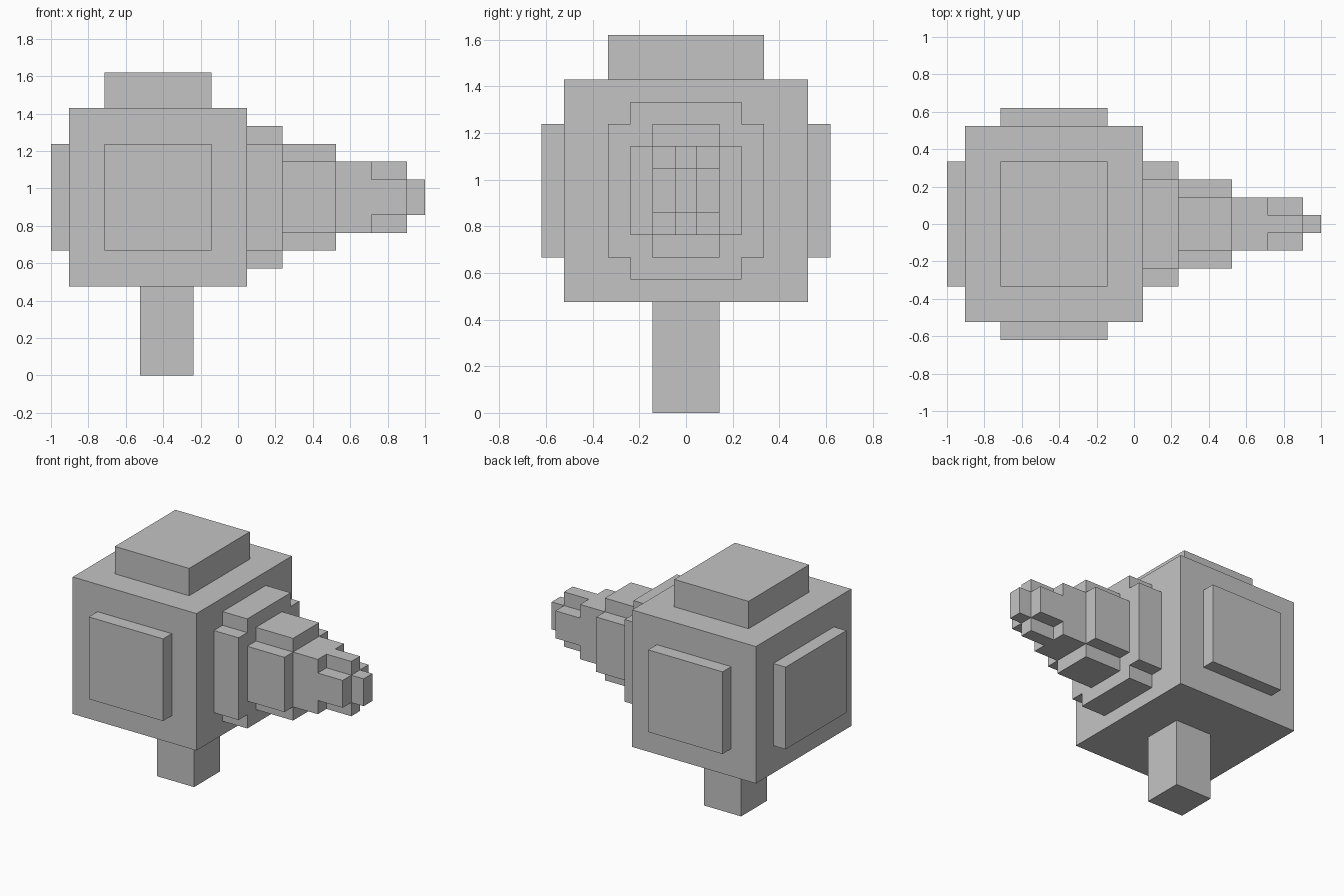
import bpy
import bmesh

if "Cube" in bpy.data.objects:
    bpy.data.objects.remove(bpy.data.objects["Cube"], do_unlink=True)

U = 2 / 21  # one grid cell; the model is 21 cells long

grey = bpy.data.materials.new("plain_grey")
grey.use_nodes = True
GREY = (0.55, 0.55, 0.55, 1)
grey.diffuse_color = GREY
grey.node_tree.nodes["Principled BSDF"].inputs["Base Color"].default_value = GREY


def extrude_x(name, x0, x1, outline):
    """Extrude a (y, z) outline, in cells, from cell x0 to cell x1."""
    bm = bmesh.new()
    face = bm.faces.new([bm.verts.new((x0 * U - 1, y * U, z * U)) for y, z in outline])
    side = bmesh.ops.extrude_face_region(bm, geom=[face])["geom"]
    verts = [v for v in side if isinstance(v, bmesh.types.BMVert)]
    bmesh.ops.translate(bm, verts=verts, vec=((x1 - x0) * U, 0, 0))
    bmesh.ops.recalc_face_normals(bm, faces=bm.faces)
    mesh = bpy.data.meshes.new(name)
    bm.to_mesh(mesh)
    bm.free()
    mesh.materials.append(grey)
    obj = bpy.data.objects.new(name, mesh)
    bpy.context.collection.objects.link(obj)
    return obj


def box(name, x0, x1, y0, y1, z0, z1):
    return extrude_x(name, x0, x1, [(y0, z0), (y1, z0), (y1, z1), (y0, z1)])


def cross(name, x0, x1, wide, narrow, low, high):
    """Block with one-cell notched corners, centred on z = 10 cells."""
    c = 10
    quarter = [(wide, low), (narrow, low), (narrow, high)]
    outline = [(y, c + z) for y, z in quarter]
    outline += [(-y, c + z) for y, z in reversed(quarter)]
    outline += [(-y, c - z) for y, z in quarter]
    outline += [(y, c - z) for y, z in reversed(quarter)]
    return extrude_x(name, x0, x1, outline)


# Main body with raised panels on the back end, sides and top
box("body", 1, 11, -5.5, 5.5, 5, 15)
box("end_panel", 0, 1, -3.5, 3.5, 7, 13)
box("top_block", 3, 9, -3.5, 3.5, 15, 17)
for name, s in (("left", 1), ("right", -1)):
    y0, y1 = sorted((5.5 * s, 6.5 * s))
    box(name + "_panel", 3, 9, y0, y1, 7, 13)

# Support post
box("post", 5, 8, -1.5, 1.5, 0, 5)

# Stepped nose tapering towards +x
cross("nose_base", 11, 13, 3.5, 2.5, 3, 4)
cross("nose_middle", 13, 16, 2.5, 1.5, 2, 3)
box("nose_shaft", 16, 18, -1.5, 1.5, 8, 12)
cross("nose_end", 18, 20, 1.5, 0.5, 1, 2)
box("nose_tip", 20, 21, -0.5, 0.5, 9, 11)
